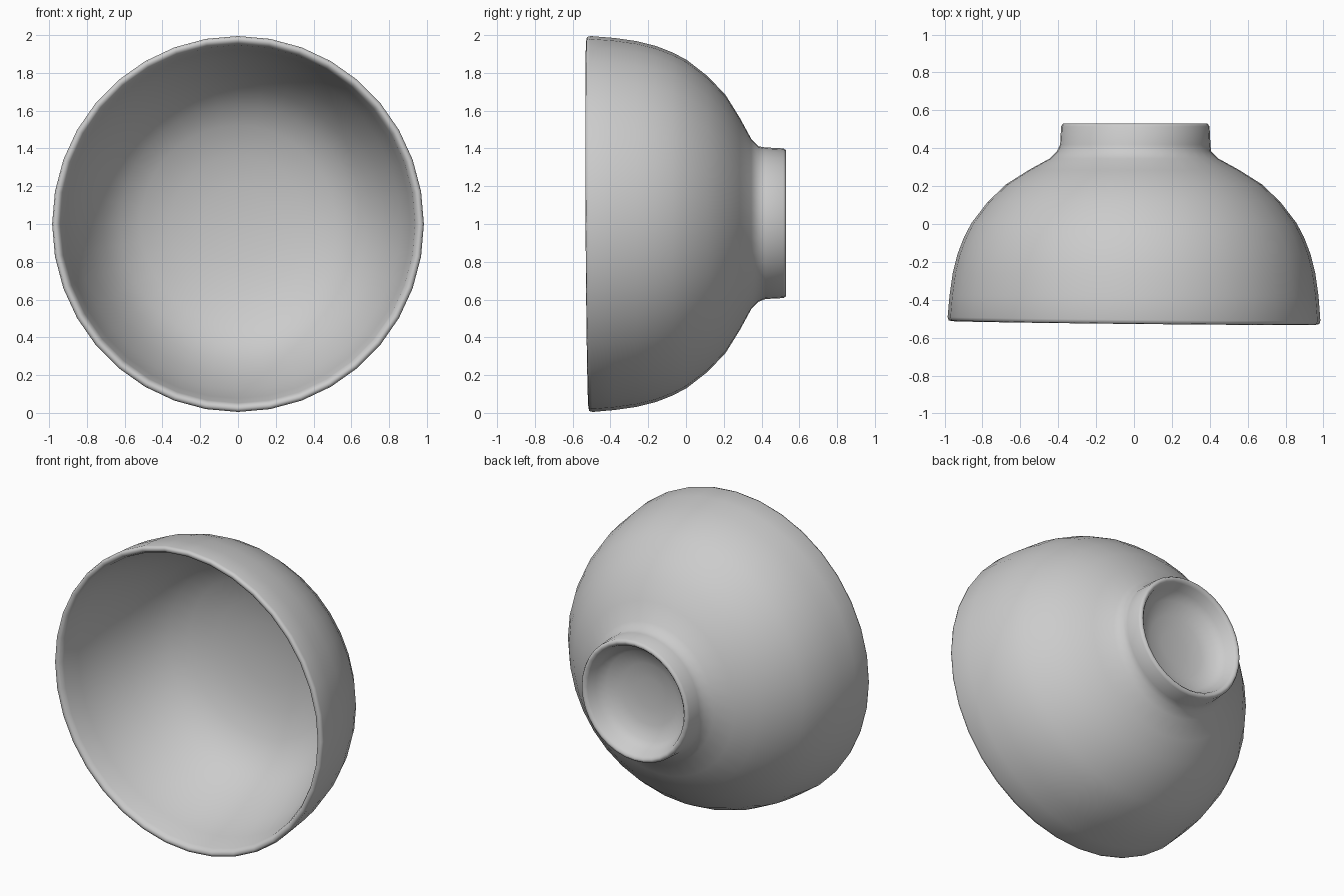
import bpy, bmesh, math

if "Cube" in bpy.data.objects:
    bpy.data.objects.remove(bpy.data.objects["Cube"])

SEGMENTS = 36
CENTRE_Z = 1.0

# Closed wall profile as (radius, y): inside floor, rim, outer wall, foot ring, recess
PROFILE = [
    (0.0, 0.32), (0.2, 0.31), (0.36, 0.285), (0.52, 0.235), (0.63, 0.17),
    (0.72, 0.08), (0.80, -0.05), (0.87, -0.20), (0.92, -0.36), (0.945, -0.49),
    (0.957, -0.515), (0.972, -0.522), (0.987, -0.518), (0.992, -0.50),
    (0.982, -0.38), (0.965, -0.26), (0.94, -0.16), (0.905, -0.07),
    (0.865, 0.005), (0.78, 0.115), (0.68, 0.21), (0.56, 0.285), (0.45, 0.345),
    (0.41, 0.385), (0.40, 0.42), (0.395, 0.515), (0.385, 0.53), (0.37, 0.53),
    (0.355, 0.515), (0.335, 0.46), (0.29, 0.415), (0.2, 0.385), (0.1, 0.373),
    (0.0, 0.37),
]


def lathe(name, profile):
    """Spin a profile round the y axis."""
    bm = bmesh.new()
    verts = [bm.verts.new((r, y, 0)) for r, y in profile]
    edges = [bm.edges.new(pair) for pair in zip(verts, verts[1:])]
    bmesh.ops.spin(bm, geom=verts + edges, cent=(0, 0, 0), axis=(0, 1, 0),
                   angle=math.tau, steps=SEGMENTS, use_duplicate=False)
    bmesh.ops.remove_doubles(bm, verts=bm.verts, dist=0.0005)
    # Slightly uneven rim and foot, and a hand-made oval outline
    for v in bm.verts:
        if v.co.y < -0.45:
            v.co.y -= 0.010 * v.co.x + 0.006 * v.co.z
        elif v.co.y > 0.40 and math.hypot(v.co.x, v.co.z) > 0.3:
            v.co.x += 0.007
            v.co.z += 0.004
        v.co.x *= 0.992
        v.co.z = v.co.z * 1.003 + CENTRE_Z + 0.005
    bmesh.ops.recalc_face_normals(bm, faces=bm.faces)
    mesh = bpy.data.meshes.new(name)
    bm.to_mesh(mesh)
    bm.free()
    mesh.shade_smooth()
    obj = bpy.data.objects.new(name, mesh)
    bpy.context.collection.objects.link(obj)
    return obj


# Footed bowl lying on its side, opening to the front
bowl = lathe("bowl", PROFILE)
bowl.location.z = -0.01 + 0.005
